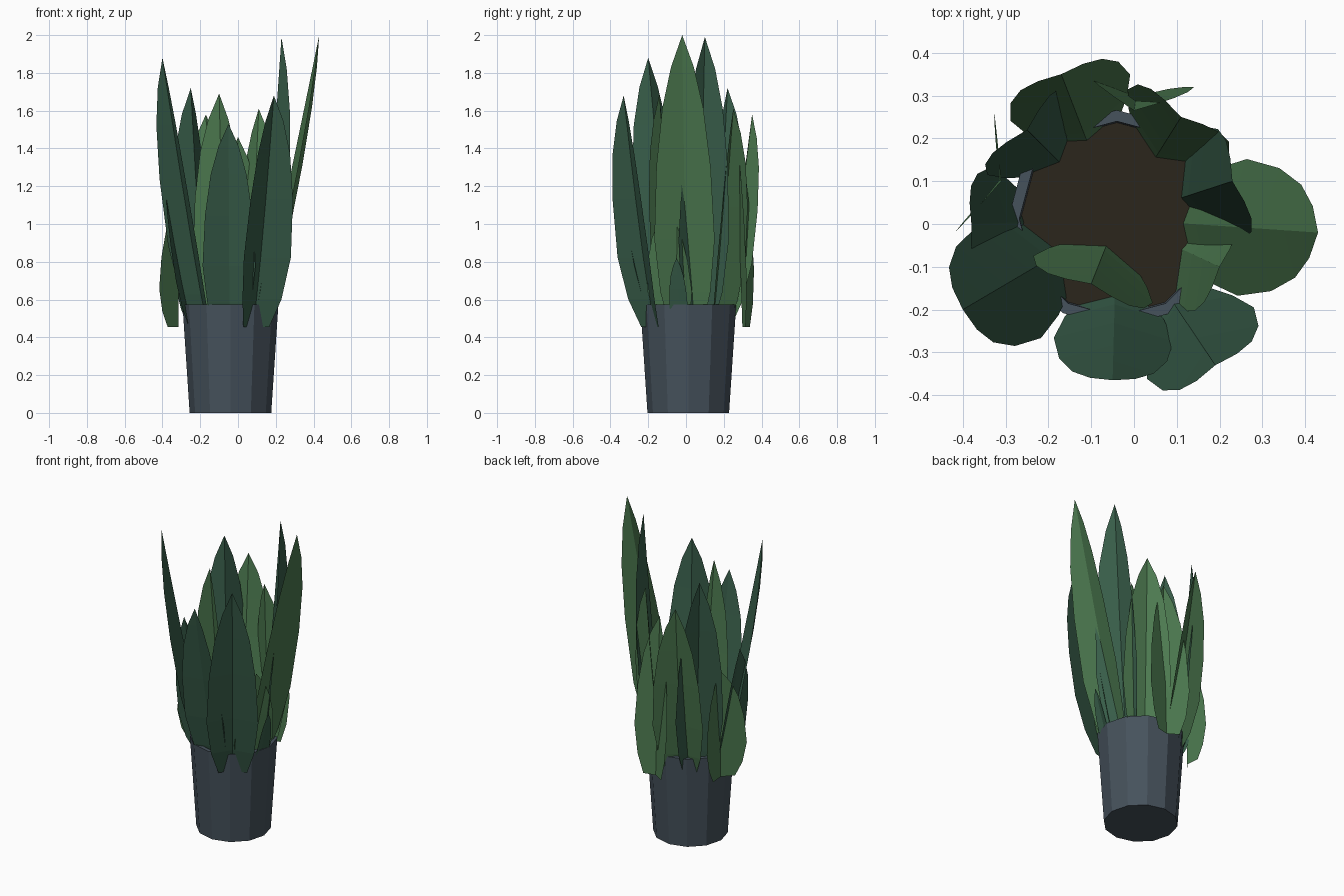
import bpy, math
from mathutils import Vector

cube = bpy.data.objects.get("Cube")
if cube:
    bpy.data.objects.remove(cube)


def material(name, rgb):
    m = bpy.data.materials.new(name)
    m.use_nodes = True
    m.diffuse_color = (*rgb, 1)
    m.node_tree.nodes["Principled BSDF"].inputs["Base Color"].default_value = (*rgb, 1)
    return m


GREEN = material("leaf green", (0.073, 0.195, 0.080))
TEAL = material("leaf blue green", (0.038, 0.106, 0.065))
SLATE = material("pot slate", (0.061, 0.084, 0.107))
SOIL = material("soil brown", (0.024, 0.019, 0.012))

CENTRE = Vector((-0.04, 0.012, 0))
SIDES = 12


def add_mesh(name, verts, faces, mat):
    me = bpy.data.meshes.new(name)
    me.from_pydata(verts, [], faces)
    me.materials.append(mat)
    me.update()
    ob = bpy.data.objects.new(name, me)
    bpy.context.collection.objects.link(ob)
    return ob


def lathe(name, profile, mat, cap_first=False, cap_last=False):
    """Spin (radius, z) points around the pot's axis."""
    verts, faces = [], []
    for r, z in profile:
        for i in range(SIDES):
            a = math.tau * i / SIDES
            verts.append(CENTRE + Vector((r * math.cos(a), r * math.sin(a), z)))
    for k in range(len(profile) - 1):
        for i in range(SIDES):
            j = (i + 1) % SIDES
            faces.append((k * SIDES + i, k * SIDES + j, (k + 1) * SIDES + j, (k + 1) * SIDES + i))
    if cap_first:
        faces.append(tuple(reversed(range(SIDES))))
    if cap_last:
        start = (len(profile) - 1) * SIDES
        faces.append(tuple(range(start, start + SIDES)))
    return add_mesh(name, verts, faces, mat)


# Tapered pot with a thin rim, and the soil inside
lathe("pot", [(0.216, 0), (0.254, 0.575), (0.228, 0.575), (0.224, 0.5)], SLATE, cap_first=True)
lathe("soil", [(0.225, 0.52)], SOIL, cap_last=True)

# Height along the blade and share of its half width
BLADE = [(0, 0.55), (0.12, 0.83), (0.3, 1), (0.55, 0.9), (0.75, 0.68), (0.89, 0.38)]


def leaf(name, tip, base_radius, half, mat, fold=0.45, bend=0.8, z0=0.455):
    """Blade creased along a midrib, with both edges swept outward."""
    tip = Vector(tip)
    out = tip - CENTRE
    out.z = 0
    out.normalize()
    side = Vector((-out.y, out.x, 0))
    base = CENTRE + out * base_radius
    base.z = z0
    verts, faces = [], []
    for t, w in BLADE:
        mid = base.lerp(tip, t ** bend)
        mid.z = z0 + (tip.z - z0) * t
        sweep = out * (w * half * fold)
        verts += [mid - side * w * half + sweep, mid, mid + side * w * half + sweep]
    n = len(verts)
    verts.append(tip)
    for k in range(0, n - 3, 3):
        for c in (k, k + 1):
            faces.append((c, c + 1, c + 4, c + 3))
    faces += [(n - 3, n - 2, n), (n - 2, n - 1, n)]
    return add_mesh(name, verts, faces, mat)


# Tall leaves
leaf("tall_leaf_left", (0.43, -0.02, 2.0), 0.14, 0.16, GREEN, fold=0.3, bend=0.95)
leaf("tall_leaf_back_left", (0.23, 0.10, 1.99), 0.15, 0.14, TEAL)
leaf("tall_leaf_front_right", (-0.40, -0.20, 1.88), 0.14, 0.15, TEAL, fold=0.4, bend=0.9)
leaf("tall_leaf_back_right", (-0.25, 0.22, 1.72), 0.18, 0.14, TEAL)

# Middle leaves around the pot
leaf("middle_leaf_back", (-0.17, 0.35, 1.58), 0.18, 0.15, GREEN, fold=0.36)
leaf("middle_leaf_inner", (-0.10, -0.14, 1.69), 0.06, 0.15, GREEN, fold=0.35)
leaf("middle_leaf_front_left", (0.19, -0.33, 1.68), 0.21, 0.15, TEAL, fold=0.42)
leaf("middle_leaf_front", (-0.05, -0.365, 1.53), 0.16, 0.14, TEAL, fold=0.28)
leaf("middle_leaf_back_left", (0.11, 0.25, 1.61), 0.16, 0.14, GREEN)

# Short leaves filling the gaps, two of them tipping back over the pot
leaf("short_leaf_back", (0.0, 0.265, 1.46), 0.29, 0.13, GREEN, fold=0.4, bend=1)
leaf("short_leaf_right_low", (-0.31, 0.10, 1.13), 0.29, 0.145, GREEN, fold=0.42, bend=1)
leaf("short_leaf_right", (-0.38, 0.0, 1.25), 0.2, 0.13, TEAL, fold=0.3)
leaf("short_leaf_left", (0.20, -0.10, 1.08), 0.15, 0.13, GREEN, fold=0.3)
leaf("small_shoot", (0.25, -0.05, 0.82), 0.2, 0.05, TEAL, fold=0.2)
